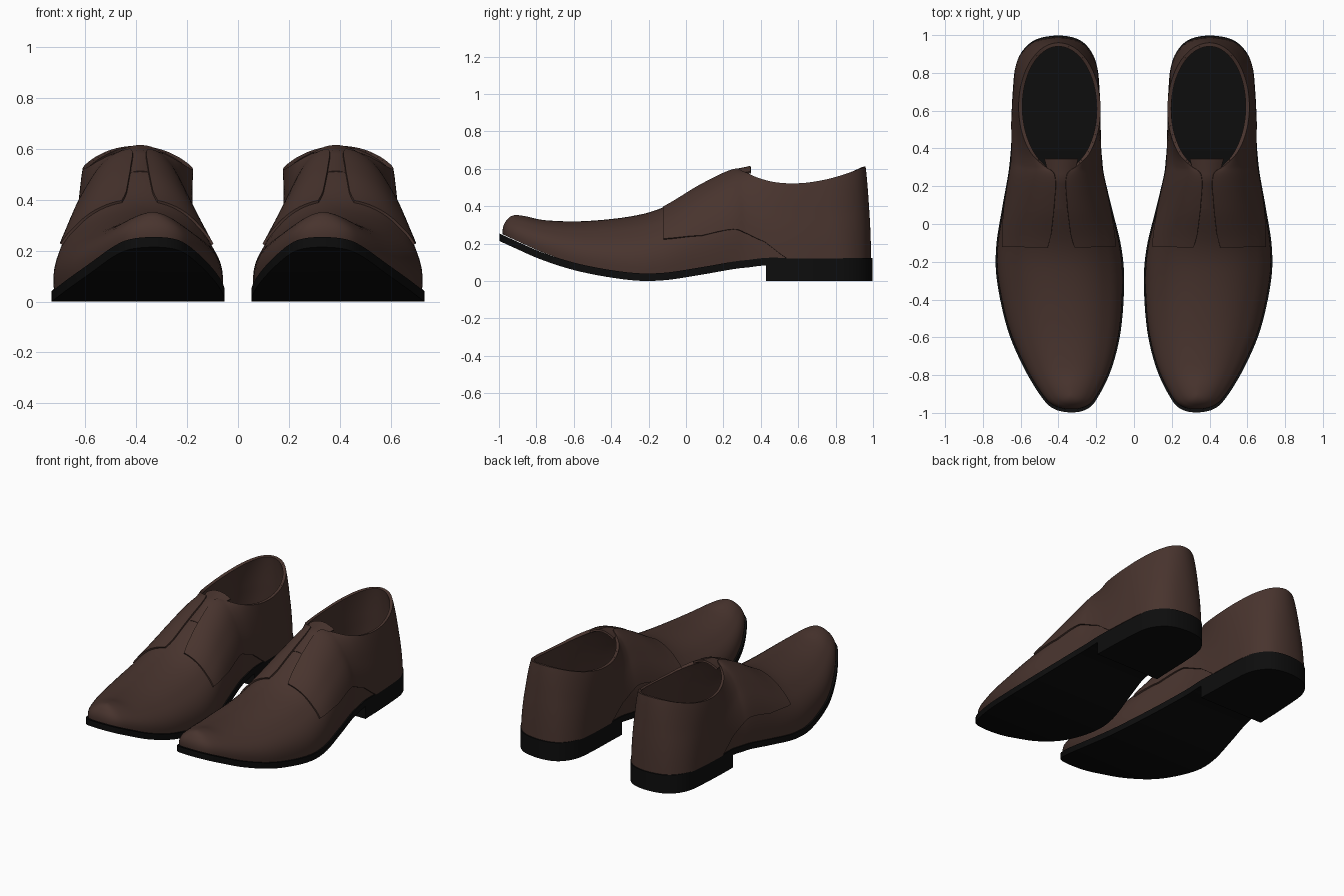
import bpy, bmesh, math
from mathutils import Vector

if "Cube" in bpy.data.objects:
    bpy.data.objects.remove(bpy.data.objects["Cube"])

def material(name, rgb):
    m = bpy.data.materials.new(name)
    m.diffuse_color = (*rgb, 1)
    m.use_nodes = True
    m.node_tree.nodes["Principled BSDF"].inputs["Base Color"].default_value = m.diffuse_color
    return m

LEATHER = material("brown leather", (0.065, 0.034, 0.027))
RUBBER = material("black sole", (0.004, 0.004, 0.004))

def interp(table, x):
    if x <= table[0][0]:
        return table[0][1]
    for (x0, y0), (x1, y1) in zip(table, table[1:]):
        if x <= x1:
            return y0 + (y1 - y0) * (x - x0) / (x1 - x0)
    return table[-1][1]

# Sole outline from toe to waist (y, outer x, inner x); the heel follows by rule
OUTLINE = [(-.98, .33, .33), (-.962, .42, .25), (-.9, .485, .195), (-.75, .575, .125),
           (-.55, .66, .078), (-.3, .715, .062), (-.12, .72, .077), (.08, .69, .125),
           (.25, .66, .165), (.33, .65, .175), (.42, .643, .182), (.54, .64, .187)]
SOLE_Z = [(-.98, .25), (-.9, .213), (-.75, .147), (-.55, .085), (-.3, .042),
          (-.12, .04), (.08, .07), (.25, .1), (.42, .12)]
RIDGE_Z = [(-.9, .353), (-.85, .345), (-.75, .325), (-.55, .32), (-.3, .345),
           (-.12, .395), (.08, .51), (.25, .59)]
RIDGE_X = [(-.9, .335), (-.3, .38), (0, .385)]
N = 16

def key_rib(i, side):
    """Sole point, upper-edge point and straightness of rib i; side is 1 outer, -1 inner."""
    if i < 12:
        y, xo, xi = OUTLINE[i]
        x = xo if side > 0 else xi
    else:                                   # rounded heel
        a = (i - 12) * math.pi / 8
        y = .70 + .28 * math.sin(a) ** .8
        c = max(0, math.cos(a)) ** .8 if i < N else 0
        x = .40 + .012 * c + side * .22 * c
    if i < 9:                               # closed ridge over the foot
        yt = y + max(0, -.75 - y) * .32
        xt, zt = interp(RIDGE_X, yt), interp(RIDGE_Z, yt)
    else:                                   # oval collar, low at the sides
        a = (i - 8) * math.pi / 8
        yt = .615 - .335 * math.cos(a)
        xt = .388 + .012 * (i - 8) / 8 + side * .207 * math.sin(a)
        zt = .52 + (.9 if yt < .56 else .6) * (yt - .56) ** 2
    return x, y, interp(SOLE_Z, y), xt, yt, zt, min(.6, max(0, (i - 8) * .2))

LOOP = [key_rib(i, 1) for i in range(N + 1)] + [key_rib(i, -1) for i in range(N - 1, 0, -1)]

def rib(k):
    """Smooth closed curve through the ribs."""
    i = math.floor(k)
    t = k - i
    pts = [LOOP[(i + o) % len(LOOP)] for o in (-1, 0, 1, 2)]
    return [.5 * (2 * b + (c - a) * t + (2 * a - 5 * b + 4 * c - d) * t * t
                  + (3 * b - a - 3 * c + d) * t ** 3) for a, b, c, d in zip(*pts)]

def surface(k, t):
    """Point on the upper: k runs around the shoe, t from sole to top."""
    r = rib(k)
    q = r[6]
    c, s = max(0, math.cos(t * math.pi / 2)), math.sin(t * math.pi / 2)
    a = (1 - c ** .92) * (1 - q) + t * q - .035 * math.sin(math.pi * min(1, 2 * t))
    b = s ** .95 * (1 - q) + t * q
    return Vector((r[0] + (r[3] - r[0]) * a, r[1] + (r[4] - r[1]) * a,
                   r[2] + (r[5] - r[2]) * b))

def finish(name, bm, mat, thickness=0, offset=-1, recalc=False):
    bmesh.ops.remove_doubles(bm, verts=bm.verts, dist=1e-4)
    if recalc:
        bmesh.ops.recalc_face_normals(bm, faces=bm.faces)
    me = bpy.data.meshes.new(name)
    bm.to_mesh(me)
    bm.free()
    me.materials.append(mat)
    ob = bpy.data.objects.new(name, me)
    bpy.context.collection.objects.link(ob)
    bpy.ops.object.select_all(action='DESELECT')
    ob.select_set(True)
    bpy.context.view_layer.objects.active = ob
    if thickness:
        m = ob.modifiers.new("thickness", 'SOLIDIFY')
        m.thickness, m.offset = thickness, offset
        bpy.ops.object.modifier_apply(modifier=m.name)
    m = ob.modifiers.new("pair", 'MIRROR')
    m.use_mirror_merge = False
    bpy.ops.object.modifier_apply(modifier=m.name)
    bpy.ops.object.shade_smooth_by_angle(angle=math.radians(40))

def grid(columns):
    """Quads between neighbouring columns of points."""
    bm = bmesh.new()
    vs = [[bm.verts.new(p) for p in col] for col in columns]
    for a, b in zip(vs, vs[1:]):
        for i in range(len(a) - 1):
            bm.faces.new((a[i], b[i], b[i + 1], a[i + 1]))
    return bm

# Upper shell with open collar
finish("upper", grid([[surface(i / 5, j / 18) for j in range(19)]
                      for i in range(2 * N * 5 + 1)]), LEATHER, .01, -1)

# Overlapping quarter panel, from one lace edge round the heel to the other
LOW = [(6, .33), (7, .24), (9, .2), (10, .15), (10.4, .1), (11, 0)]
HIGH = [(6, .88), (6.3, .91), (7, .935), (8, .94), (8.5, .965), (9, 1)]
cols = []
for i in range((2 * N - 12) * 6 + 1):
    k = 6 + i / 6
    r = min(k, 2 * N - k)
    lo, hi = interp(LOW, r), interp(HIGH, r)
    cols.append([surface(k, lo + (hi - lo) * j / 14) for j in range(15)])
finish("quarter_panel", grid(cols), LEATHER, .01, 1)

# Tongue with flared top
TOP = [(.08, .512), (.24, .593), (.28, .60), (.345, .614)]
cols = []
for i in range(9):
    w = i / 4 - 1
    col = []
    for j in range(11):
        v = j / 10
        y = .08 + .265 * v
        col.append((.385 + w * (.05 + .04 * v * v), y,
                    interp(TOP, y) + .002 - .03 * w * w * (.4 + .6 * v)))
    cols.append(col)
finish("tongue", grid(cols), LEATHER, .012, -1, True)

def slab(name, rows, top, bottom):
    """Solid following the sole outline between two height rules."""
    bm = bmesh.new()
    rings = []
    for k in rows:
        o, n = rib(k), rib(2 * N - k)
        cx, y, z = (o[0] + n[0]) / 2, o[1] * 1.018, o[2]
        xo, xi = [cx + (p[0] - cx) * 1.03 for p in (o, n)]
        rings.append([bm.verts.new(p) for p in (
            (xo, y, top(z)), (xi, y, top(z)), (xi, y, bottom(z)), (xo, y, bottom(z)))])
    for a, b in zip(rings, rings[1:]):
        for i in range(4):
            bm.faces.new((a[i], b[i], b[(i + 1) % 4], a[(i + 1) % 4]))
    bm.faces.new(rings[0])
    bm.faces.new(rings[-1])
    bmesh.ops.dissolve_degenerate(bm, dist=1e-5, edges=bm.edges)
    finish(name, bm, RUBBER, recalc=True)

# Curved sole (its top is the dark insole) and block heel
slab("sole", [i / 6 for i in range(N * 6 + 1)], lambda z: z + .004, lambda z: z - .036)
slab("heel", [10 + i / 6 for i in range((N - 10) * 6 + 1)], lambda z: .1, lambda z: 0)
